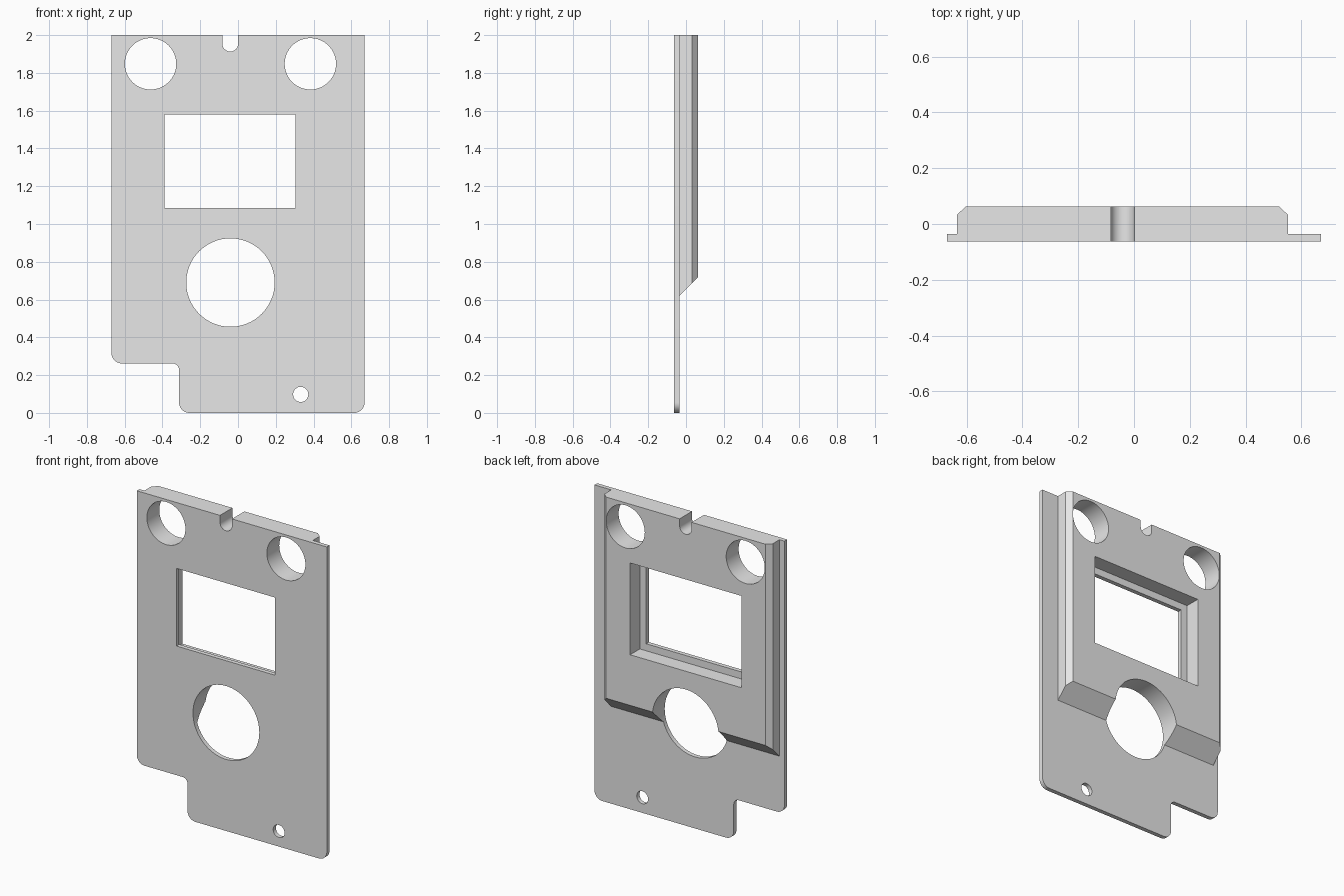
import bpy, bmesh
from math import radians, sin, cos

cube = bpy.data.objects.get("Cube")
if cube:
    bpy.data.objects.remove(cube)

FRONT, LEDGE, BACK = -0.0625, -0.035, 0.0625

grey = bpy.data.materials.new("plain grey")
grey.use_nodes = True
grey.diffuse_color = (0.8, 0.8, 0.8, 1)
grey.node_tree.nodes["Principled BSDF"].inputs["Base Color"].default_value = (0.8, 0.8, 0.8, 1)


def loft(name, start, end):
    """Solid between two matching loops of points."""
    bm = bmesh.new()
    a = [bm.verts.new(p) for p in start]
    b = [bm.verts.new(p) for p in end]
    bm.faces.new(a)
    bm.faces.new(b[::-1])
    for i in range(len(a)):
        j = (i + 1) % len(a)
        bm.faces.new((a[i], b[i], b[j], a[j]))
    bmesh.ops.recalc_face_normals(bm, faces=bm.faces)
    mesh = bpy.data.meshes.new(name)
    bm.to_mesh(mesh)
    bm.free()
    mesh.materials.append(grey)
    obj = bpy.data.objects.new(name, mesh)
    bpy.context.collection.objects.link(obj)
    return obj


def prism(name, outline, y0, y1):
    return loft(name, [(x, y0, z) for x, z in outline], [(x, y1, z) for x, z in outline])


def arc(cx, cz, r, a0, a1, n):
    return [(cx + r * cos(radians(a0 + (a1 - a0) * i / n)),
             cz + r * sin(radians(a0 + (a1 - a0) * i / n))) for i in range(n + 1)]


def rect(x0, x1, z0, z1):
    return [(x0, z0), (x1, z0), (x1, z1), (x0, z1)]


def combine(target, tool, operation):
    mod = target.modifiers.new(operation, "BOOLEAN")
    mod.operation, mod.solver, mod.object = operation, "EXACT", tool
    bpy.context.view_layer.objects.active = target
    bpy.ops.object.modifier_apply(modifier=mod.name)
    bpy.data.objects.remove(tool)


# Thin face plate with rounded lower corners and a stepped corner
R = 0.055
outline = [(0.67, 2), (-0.67, 2)]
outline += arc(-0.67 + R, 0.262 + R, R, 180, 270, 10)
outline += arc(-0.312 - 0.035, 0.262 - 0.035, 0.035, 90, 0, 8)
outline += arc(-0.312 + R, R, R, 180, 270, 10)
outline += arc(0.67 - R, R, R, 270, 360, 10)
panel = prism("face_panel", outline, FRONT, LEDGE)

# Thick backing block with bevelled sides and a sloped lower end
profile = [(-0.635, -0.05), (-0.635, 0.033), (-0.603, BACK),
           (0.52, BACK), (0.552, 0.033), (0.552, -0.05)]
block = loft("backing_block", [(x, y, 0.655 + y) for x, y in profile],
             [(x, y, 2) for x, y in profile])
combine(panel, block, "UNION")

# Round holes
for cx, cz, r in [(-0.463, 1.848, 0.136), (0.383, 1.848, 0.136),
                  (-0.04, 0.69, 0.234), (0.332, 0.098, 0.04)]:
    hole = prism("hole_cutter", arc(cx, cz, r, 0, 360, 64)[:-1], -0.2, 0.2)
    combine(panel, hole, "DIFFERENCE")

# Round-ended notch in the top edge
notch = arc(-0.041, 1.955, 0.042, 180, 360, 20) + [(0.001, 2.1), (-0.083, 2.1)]
combine(panel, prism("notch_cutter", notch, -0.2, 0.2), "DIFFERENCE")

# Window opening with a wider recess behind it
combine(panel, prism("recess_cutter", rect(-0.435, 0.35, 1.04, 1.625), LEDGE, 0.2), "DIFFERENCE")
combine(panel, prism("window_cutter", rect(-0.39, 0.305, 1.085, 1.58), -0.2, 0.2), "DIFFERENCE")

# Smooth curved walls, sharp edges
bpy.ops.object.select_all(action="DESELECT")
panel.select_set(True)
bpy.context.view_layer.objects.active = panel
bpy.ops.object.shade_smooth_by_angle(angle=radians(30))
